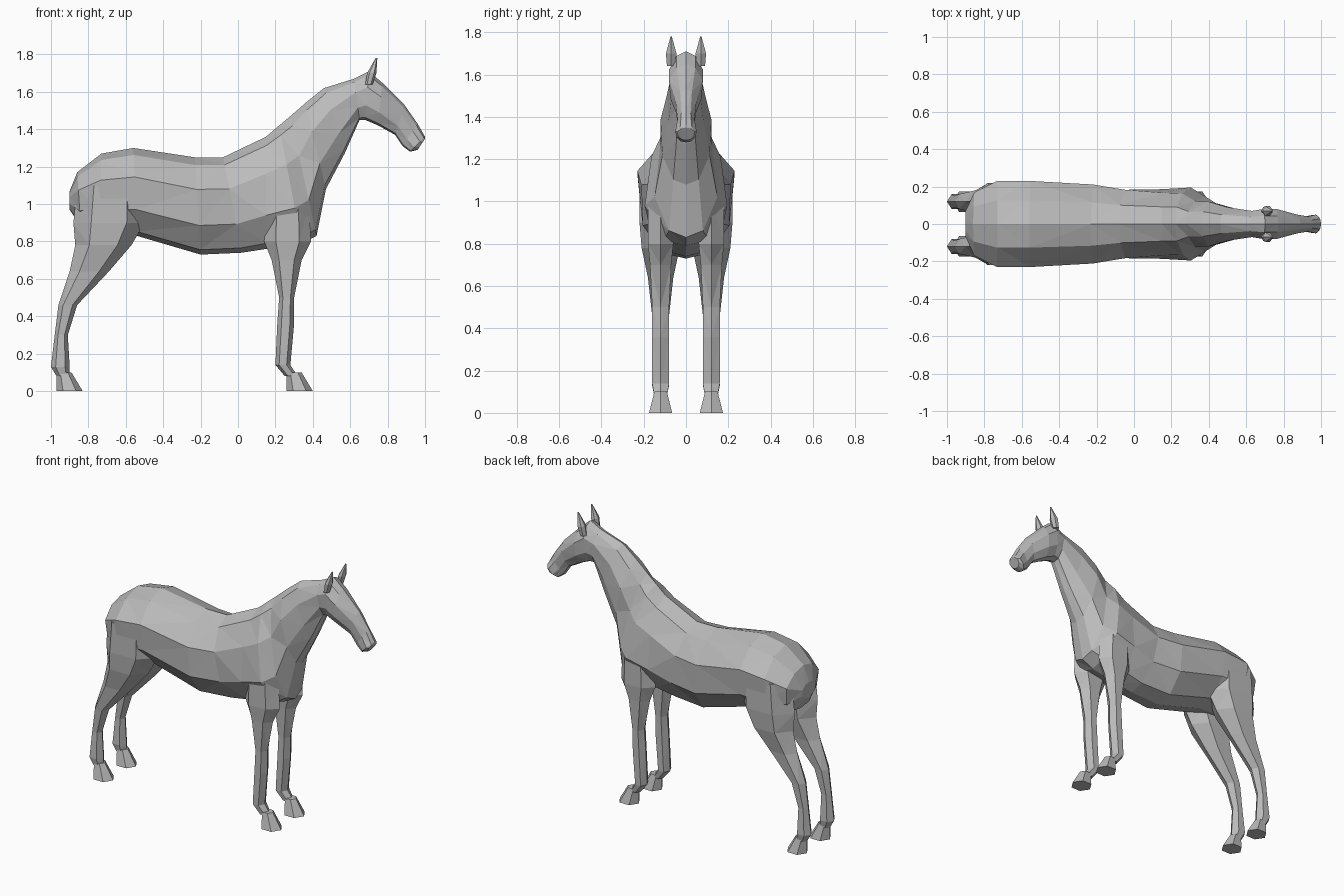
import bpy
import bmesh
from mathutils import Vector

cube = bpy.data.objects.get("Cube")
if cube:
    bpy.data.objects.remove(cube, do_unlink=True)

coat = bpy.data.materials.new("grey_coat")
coat.use_nodes = True
GREY = (0.5, 0.5, 0.5, 1)
coat.diffuse_color = GREY
coat.node_tree.nodes["Principled BSDF"].inputs["Base Color"].default_value = GREY


def loft(name, rings):
    """Skin a list of equal-sized point rings into a closed, faceted mesh."""
    bm = bmesh.new()
    loops = [[bm.verts.new(point) for point in ring] for ring in rings]
    for lower, upper in zip(loops, loops[1:]):
        for i in range(len(lower)):
            bm.faces.new((lower[i - 1], lower[i], upper[i], upper[i - 1]))
    bm.faces.new(loops[0])
    bm.faces.new(loops[-1])
    bmesh.ops.triangulate(bm, faces=bm.faces[:])
    bmesh.ops.recalc_face_normals(bm, faces=bm.faces[:])
    mesh = bpy.data.meshes.new(name)
    bm.to_mesh(mesh)
    bm.free()
    mesh.materials.append(coat)
    bpy.context.collection.objects.link(bpy.data.objects.new(name, mesh))


def trunk_ring(top_x, top_z, bottom_x, bottom_z, width):
    """Symmetric section from the underline to the topline; deep sections narrow upward."""
    top = Vector((top_x, 0, top_z))
    bottom = Vector((bottom_x, 0, bottom_z))
    upper = width * min(1, 0.5 / (top - bottom).length)
    profile = [(0.05, width / 2), (0.3, width * 0.93), (0.67, upper), (0.92, upper * 0.55)]
    left = [bottom.lerp(top, t) + Vector((0, w, 0)) for t, w in profile]
    right = [Vector((p.x, -p.y, p.z)) for p in reversed(left)]
    return [bottom, *left, top, *right]


def limb_ring(z, back, front, half_width, centre):
    """Six-sided level section with one corner at the back and one at the front."""
    bevel = (front - back) / 4
    outer, inner = centre + half_width, centre - half_width
    return [(back, centre, z),
            (back + bevel, outer, z), (front - bevel, outer, z),
            (front, centre, z),
            (front - bevel, inner, z), (back + bevel, inner, z)]


# Trunk, neck and head: top x and z, bottom x and z, half width
body = {
    "tail_root": (-0.9, 1.07, -0.9, 0.97, 0.07),
    "buttock": (-0.86, 1.17, -0.84, 0.88, 0.17),
    "hip": (-0.73, 1.27, -0.74, 0.84, 0.23),
    "croup": (-0.56, 1.3, -0.54, 0.83, 0.23),
    "belly": (-0.23, 1.25, -0.2, 0.73, 0.22),
    "girth": (-0.08, 1.25, 0.02, 0.74, 0.19),
    "withers": (0.15, 1.36, 0.15, 0.76, 0.2),
    "shoulder": (0.22, 1.42, 0.34, 0.79, 0.21),
    "chest": (0.28, 1.47, 0.42, 0.83, 0.16),
    "neck_base": (0.36, 1.54, 0.47, 1.08, 0.12),
    "neck": (0.46, 1.62, 0.57, 1.27, 0.09),
    "throat": (0.62, 1.67, 0.65, 1.45, 0.07),
    "poll": (0.7, 1.71, 0.68, 1.45, 0.08),
    "cheek": (0.77, 1.65, 0.75, 1.42, 0.08),
    "nose": (0.89, 1.53, 0.84, 1.37, 0.05),
    "muzzle": (0.96, 1.43, 0.88, 1.31, 0.04),
    "lips": (1, 1.36, 0.92, 1.28, 0.05),
    "mouth": (1, 1.35, 0.96, 1.29, 0.04),
}
loft("body_neck_and_head", [trunk_ring(*row) for row in body.values()])

# Legs: height, back, front, half width
fore_leg = {
    "upper_arm": (1, 0.15, 0.38, 0.06),
    "elbow": (0.8, 0.14, 0.39, 0.06),
    "forearm": (0.7, 0.18, 0.34, 0.05),
    "above_knee": (0.5, 0.22, 0.3, 0.04),
    "knee": (0.36, 0.21, 0.3, 0.04),
    "fetlock": (0.14, 0.2, 0.28, 0.04),
    "pastern": (0.08, 0.25, 0.32, 0.03),
}
hind_leg = {
    "thigh": (1.1, -0.86, -0.5, 0.1),
    "stifle": (0.9, -0.88, -0.5, 0.1),
    "gaskin": (0.78, -0.87, -0.57, 0.09),
    "lower_gaskin": (0.64, -0.9, -0.69, 0.06),
    "hock": (0.46, -0.96, -0.86, 0.04),
    "cannon": (0.3, -0.98, -0.91, 0.03),
    "fetlock": (0.13, -1, -0.9, 0.04),
    "pastern": (0.08, -0.97, -0.9, 0.03),
}
LEG_OFFSET = 0.12
EAR_OFFSET = 0.07

for label, side in (("near", -1), ("far", 1)):
    for part, rows, heel in (("fore", fore_leg, 0.26), ("hind", hind_leg, -0.97)):
        centre = side * LEG_OFFSET
        loft(f"{part}_leg_{label}", [limb_ring(*row, centre) for row in rows.values()])
        # Hoof flares from the pastern to a flat sole
        coronet = limb_ring(0.1, heel, heel + 0.08, 0.03, centre)
        sole = limb_ring(0, heel, heel + 0.14, 0.055, centre)
        loft(f"{part}_hoof_{label}", [coronet, sole])

    # Pointed ear, widest just above its base
    centre = side * EAR_OFFSET
    base = limb_ring(1.64, 0.68, 0.72, 0.02, centre)
    middle = limb_ring(1.7, 0.69, 0.74, 0.025, centre)
    tip = limb_ring(1.78, 0.735, 0.745, 0.003, centre)
    loft(f"ear_{label}", [base, middle, tip])
